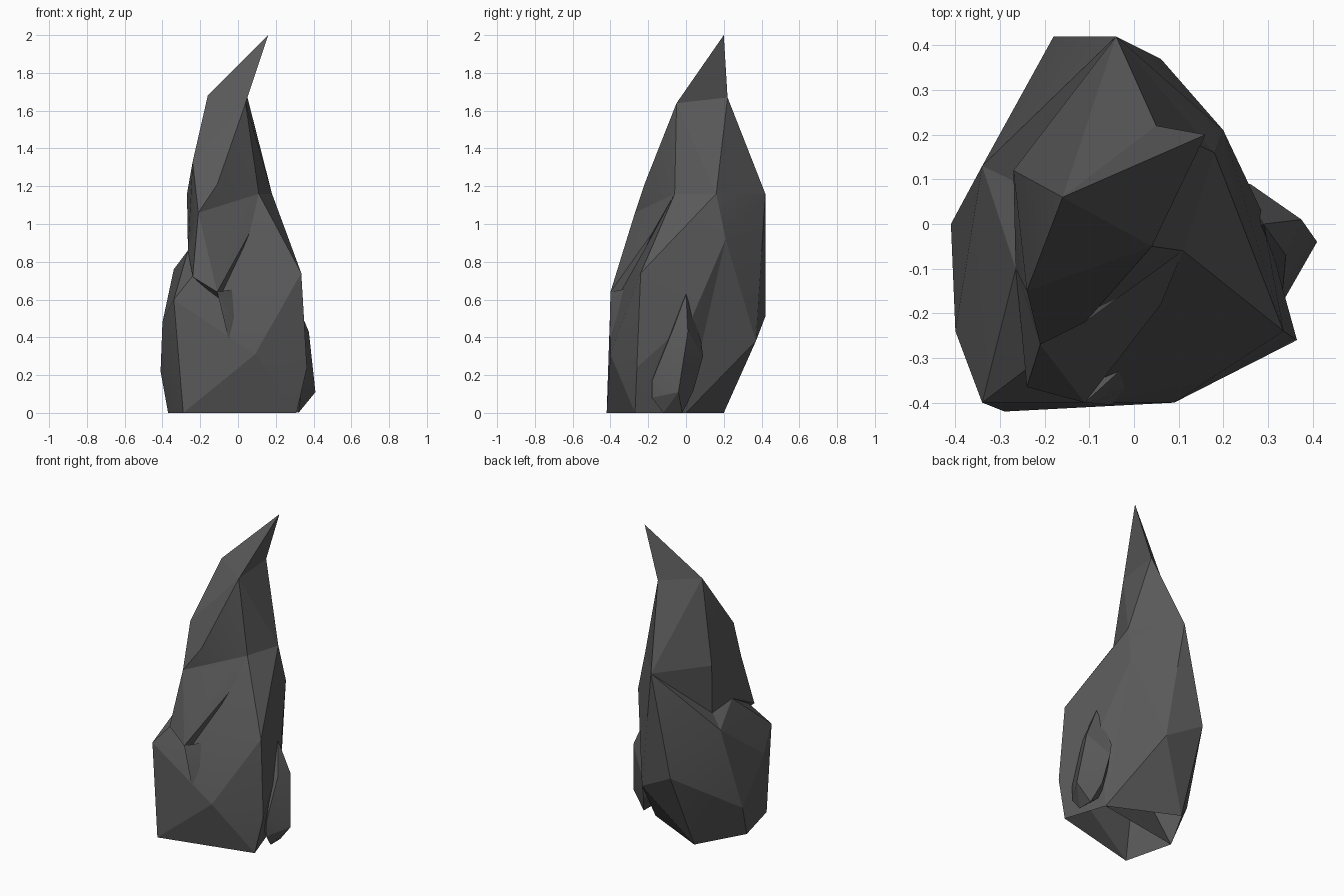
import bpy
import bmesh
import math

default_cube = bpy.data.objects.get("Cube")
if default_cube:
    bpy.data.objects.remove(default_cube, do_unlink=True)

# Single dark stone colour
stone = bpy.data.materials.new("dark grey stone")
stone.use_nodes = True
colour = (0.1, 0.1, 0.1, 1)
stone.diffuse_color = colour
shader = stone.node_tree.nodes["Principled BSDF"]
shader.inputs["Base Color"].default_value = colour
shader.inputs["Roughness"].default_value = 0.9


def chiselled_rock(name, corners):
    """Make one faceted stone mass spanning its corner points, open at the ground."""
    bm = bmesh.new()
    for corner in corners:
        bm.verts.new(corner)
    hull = bmesh.ops.convex_hull(bm, input=bm.verts)
    unused = {v for v in hull["geom_interior"] + hull["geom_unused"]
              if isinstance(v, bmesh.types.BMVert)}
    bmesh.ops.delete(bm, geom=list(unused), context="VERTS")
    bmesh.ops.recalc_face_normals(bm, faces=bm.faces)
    base = [f for f in bm.faces if all(v.co.z < 0.01 for v in f.verts)]
    bmesh.ops.delete(bm, geom=base, context="FACES")
    mesh = bpy.data.meshes.new(name)
    bm.to_mesh(mesh)
    bm.free()
    mesh.materials.append(stone)
    rock = bpy.data.objects.new(name, mesh)
    bpy.context.collection.objects.link(rock)
    bpy.ops.object.select_all(action="DESELECT")
    rock.select_set(True)
    bpy.context.view_layer.objects.active = rock
    bpy.ops.object.shade_smooth_by_angle(angle=math.radians(14))


# Corners shared by neighbouring masses
tip = (0.16, 0.2, 2)
neck = [(-0.16, 0.06, 1.68), (0.04, -0.05, 1.64), (0.05, 0.22, 1.67)]
back_shoulder = (-0.04, 0.42, 1.16)
left_shoulder = (0.18, 0.16, 1.16)
front_shoulder = (0.11, -0.06, 1.16)
brow = (-0.21, -0.27, 1.06)
waist = (-0.265, -0.1, 0.86)
right_flank = (-0.34, 0.13, 0.76)
front_corner = (-0.34, -0.4, 0.6)
left_ridge = [(0.2, 0.21, 0.92), (0.285, 0.03, 0.5)]
left_hollow = (0.14, 0.18, 0.5)
right_foot = (-0.37, -0.1, 0)
left_foot = (0.22, 0, 0)
back_foot = (-0.2, 0.2, 0)

# Leaning spike
chiselled_rock("spike", [tip] + neck)

# Tapering upper column, sunk into the lower block
chiselled_rock("upper_column", neck + [
    back_shoulder, left_shoulder, front_shoulder, brow, waist,
    (-0.27, 0.12, 1.16), (-0.26, 0.1, 0.84),
    (-0.11, -0.22, 1.21), (-0.24, -0.15, 1.33)])

# Broad front of the lower block, up to the ridge on its left
chiselled_rock("lower_front", left_ridge + [
    left_shoulder, front_shoulder, waist, right_flank, front_corner,
    left_hollow, (0.335, -0.24, 0.74), (0.09, -0.4, 0.31),
    (0.365, -0.26, 0.24), (-0.41, 0, 0.22), (-0.4, -0.24, 0.48),
    (-0.29, -0.42, 0), (0.31, -0.27, 0),
    left_foot, back_foot, right_foot])

# Back of the lower block, with a sloping ledge above it
chiselled_rock("lower_back", left_ridge[:1] + [
    back_shoulder, left_shoulder, right_flank, front_corner, left_hollow,
    (0.06, 0.37, 0.38), (-0.18, 0.42, 0.51), (-0.41, 0, 0.22),
    left_foot, back_foot, right_foot])

# Overhanging flake on the front
chiselled_rock("front_flake", [
    brow, front_shoulder, waist,
    (-0.24, -0.365, 0.72), (-0.11, -0.4, 0.64), (-0.09, -0.34, 0.59),
    (0.06, -0.18, 0.95), (0.02, -0.14, 1.1)])

# Small splinter below the flake
chiselled_rock("front_splinter", [
    (-0.11, -0.4, 0.64), (-0.06, -0.39, 0.54), (-0.05, -0.405, 0.39),
    (0, -0.3, 0.66), (-0.01, -0.36, 0.5), (-0.09, -0.34, 0.59)])

# Small boulder leaning on the side
chiselled_rock("side_boulder", [
    (0.29, 0, 0.63), (0.375, 0.01, 0.43), (0.34, -0.07, 0.44),
    (0.41, -0.04, 0.11), (0.26, 0.09, 0.3), (0.24, 0.08, 0.38),
    (0.28, 0.04, 0.12), (0.32, -0.02, 0), (0.32, -0.12, 0),
    (0.33, -0.18, 0.08), (0.33, -0.18, 0.17), (0.2, -0.05, 0.1)])
